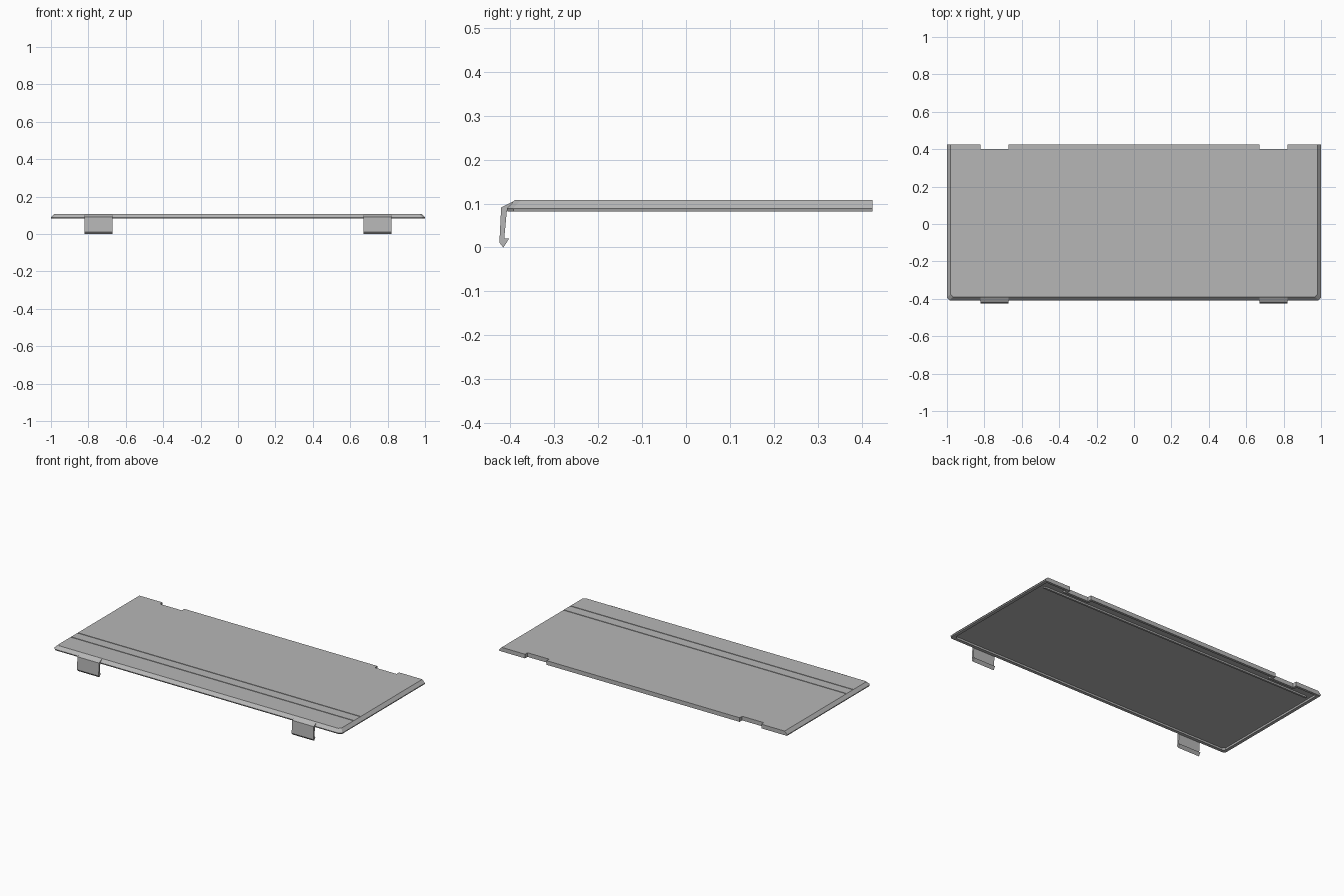
import bpy, bmesh

if "Cube" in bpy.data.objects:
    bpy.data.objects.remove(bpy.data.objects["Cube"])

grey = bpy.data.materials.new("mid grey plastic")
grey.use_nodes = True
COLOUR = (0.47, 0.47, 0.47, 1)
grey.diffuse_color = COLOUR
grey.node_tree.nodes["Principled BSDF"].inputs["Base Color"].default_value = COLOUR

CLIP_X = (0.67, 0.82)
FRONT, BACK, NOTCH = -0.408, 0.425, 0.4
Z_LOW, Z_EDGE, Z_TOP, Z_RECESS = 0.082, 0.089, 0.108, 0.092


def finish(name, bm):
    bmesh.ops.recalc_face_normals(bm, faces=bm.faces)
    mesh = bpy.data.meshes.new(name)
    bm.to_mesh(mesh)
    bm.free()
    mesh.materials.append(grey)
    obj = bpy.data.objects.new(name, mesh)
    bpy.context.collection.objects.link(obj)
    return obj


def loft(name, loops):
    """Join equal loops of points into a closed solid."""
    bm = bmesh.new()
    rings = [[bm.verts.new(p) for p in loop] for loop in loops]
    for a, b in zip(rings, rings[1:]):
        for i in range(len(a)):
            j = (i + 1) % len(a)
            bm.faces.new((a[i], a[j], b[j], b[i]))
    bm.faces.new(rings[0])
    bm.faces.new(rings[-1])
    return finish(name, bm)


def box(name, x, y, z):
    corners = [(x[0], y[0]), (x[1], y[0]), (x[1], y[1]), (x[0], y[1])]
    return loft(name, [[(*c, h) for c in corners] for h in z])


def outline(z, inset=0.0, back=0.0, corner=0.014):
    """Cover outline with cut front corners and two notches at the back."""
    side, front = 1 - inset, FRONT + inset
    half = [(side - corner, front), (side, front + corner), (side, BACK - back),
            (CLIP_X[1] + back, BACK - back), (CLIP_X[1] + back, NOTCH - back),
            (CLIP_X[0] - back, NOTCH - back), (CLIP_X[0] - back, BACK - back)]
    return [(x, y, z) for x, y in half] + [(-x, y, z) for x, y in reversed(half)]


# Cover plate: bevelled rim, recessed underside
cover = loft("cover_plate", [
    outline(Z_TOP, inset=0.018),
    outline(Z_EDGE),
    outline(Z_LOW, inset=0.002),
    outline(Z_LOW, inset=0.022, back=0.015),
    outline(Z_RECESS, inset=0.024, back=0.017),
])

# Two fine grooves across the top
for y in (-0.255, -0.188):
    cutter = box("groove_cutter", (-0.979, 0.979), (y - 0.003, y + 0.003), (0.105, 0.12))
    cutter.hide_render = True
    mod = cover.modifiers.new("groove", "BOOLEAN")
    mod.operation, mod.solver, mod.object = "DIFFERENCE", "EXACT", cutter
    bpy.context.view_layer.objects.active = cover
    bpy.ops.object.modifier_apply(modifier=mod.name)
    bpy.data.objects.remove(cutter)

# Stiffening rib under the back edge
box("back_rib", (-0.95, 0.95), (0.35, 0.362), (Z_LOW, Z_RECESS + 0.002))

# Snap clips on the front edge
clip_profile = [(-0.388, 0.108), (-0.421, 0.091), (-0.425, 0.011), (-0.416, 0.0),
                (-0.403, 0.02), (-0.414, 0.02), (-0.408, 0.084), (-0.39, 0.094)]
for name, sign in (("left_clip", 1), ("right_clip", -1)):
    loft(name, [[(sign * x, y, z) for y, z in clip_profile] for x in CLIP_X])
